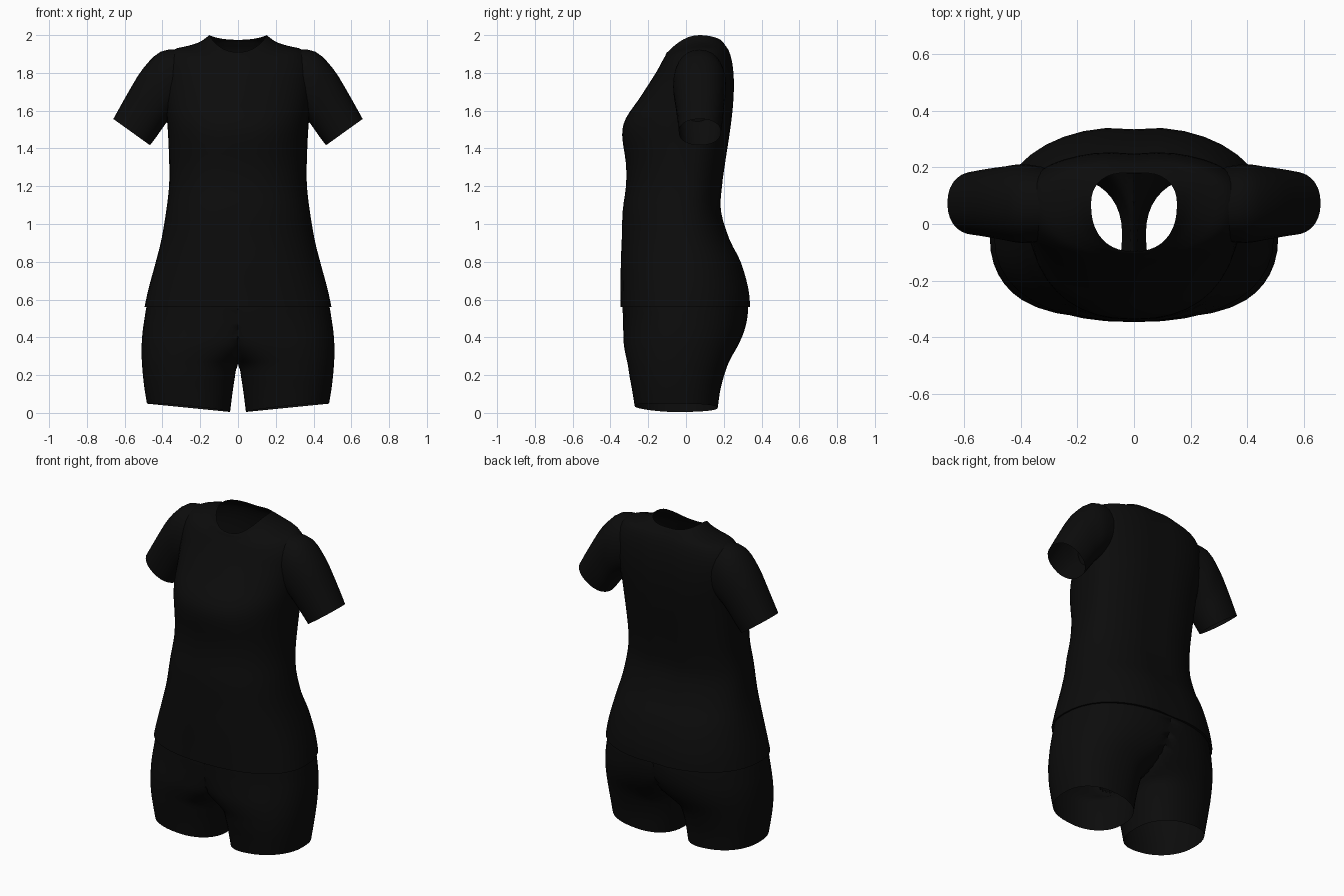
import bpy, bmesh, math

if "Cube" in bpy.data.objects:
    bpy.data.objects.remove(bpy.data.objects["Cube"])

SEG = 40
black = bpy.data.materials.new("black fabric")
black.diffuse_color = (0.0035, 0.0035, 0.0035, 1)
black.use_nodes = True
black.node_tree.nodes["Principled BSDF"].inputs["Base Color"].default_value = black.diffuse_color


def power(v, n):
    """Signed power used for rounded-box cross-sections."""
    return math.copysign(abs(v) ** (2 / n), v)


def smooth_rows(rows, steps=3):
    """Catmull-Rom interpolation between rows of section parameters."""
    out = []
    for i in range(len(rows) - 1):
        p0, p1 = rows[max(i - 1, 0)], rows[i]
        p2, p3 = rows[i + 1], rows[min(i + 2, len(rows) - 1)]
        for k in range(steps):
            t = k / steps
            out.append([0.5 * (2 * b + (c - a) * t + (2 * a - 5 * b + 4 * c - d) * t * t
                               + (3 * b - a - 3 * c + d) * t ** 3)
                        for a, b, c, d in zip(p0, p1, p2, p3)])
    return out + [list(rows[-1])]


def loft(name, rings, mirror=False, open_middle=False):
    """Skin closed rings into a tube, optionally mirrored in x."""
    bm = bmesh.new()
    loops = [[bm.verts.new(p) for p in ring] for ring in rings]
    for a, b in zip(loops, loops[1:]):
        n = len(a)
        for i in range(n):
            j = (i + 1) % n
            bm.faces.new((a[i], a[j], b[j], b[i]))
    if open_middle:
        inner = [f for f in bm.faces if all(v.co.x < 1e-4 for v in f.verts)]
        bmesh.ops.delete(bm, geom=inner, context='FACES')
    if mirror:
        copy = bmesh.ops.duplicate(bm, geom=bm.verts[:] + bm.edges[:] + bm.faces[:])["geom"]
        for v in copy:
            if isinstance(v, bmesh.types.BMVert):
                v.co.x *= -1
        bmesh.ops.reverse_faces(bm, faces=[f for f in copy if isinstance(f, bmesh.types.BMFace)])
        if open_middle:
            bmesh.ops.remove_doubles(bm, verts=bm.verts[:], dist=1e-4)
    me = bpy.data.meshes.new(name)
    bm.to_mesh(me)
    bm.free()
    ob = bpy.data.objects.new(name, me)
    bpy.context.collection.objects.link(ob)
    me.materials.append(black)
    bpy.ops.object.select_all(action='DESELECT')
    ob.select_set(True)
    bpy.context.view_layer.objects.active = ob
    bpy.ops.object.shade_smooth_by_angle(angle=math.radians(50))
    return ob


# Shirt body: z front, z side, z back, half width, y front, y back, y of widest point
body = [
    (0.56, 0.56, 0.56, 0.495, -0.347, 0.345, -0.04),
    (0.66, 0.66, 0.66, 0.473, -0.346, 0.335, -0.03),
    (0.80, 0.80, 0.80, 0.435, -0.345, 0.295, -0.02),
    (0.92, 0.92, 0.92, 0.405, -0.340, 0.235, -0.02),
    (1.07, 1.07, 1.07, 0.380, -0.335, 0.190, -0.02),
    (1.20, 1.20, 1.20, 0.365, -0.318, 0.196, 0.00),
    (1.32, 1.32, 1.32, 0.364, -0.318, 0.212, 0.02),
    (1.47, 1.47, 1.47, 0.370, -0.338, 0.235, 0.04),
    (1.56, 1.56, 1.56, 0.377, -0.318, 0.247, 0.05),
    (1.66, 1.66, 1.66, 0.388, -0.250, 0.256, 0.07),
    (1.76, 1.76, 1.76, 0.395, -0.185, 0.258, 0.08),
    (1.82, 1.85, 1.85, 0.390, -0.148, 0.250, 0.08),
    (1.865, 1.92, 1.915, 0.345, -0.124, 0.233, 0.08),
    (1.89, 1.943, 1.95, 0.265, -0.110, 0.212, 0.08),
    (1.905, 1.965, 1.968, 0.20, -0.104, 0.20, 0.08),
    (1.91, 2.0, 1.975, 0.152, -0.097, 0.19, 0.07),
]


def body_ring(zf, zs, zb, hw, yf, yb, yc):
    pts = []
    for i in range(SEG):
        a = 2 * math.pi * i / SEG
        c, s = power(math.cos(a), 2.3), power(math.sin(a), 2.3)
        x = hw * c
        y = yc + s * ((yb - yc) if s > 0 else (yc - yf))
        if s > 0:  # shallow groove down the spine
            y -= 0.01 * math.exp(-(x / 0.07) ** 2)
        z = zs + ((zb if s > 0 else zf) - zs) * s * s
        pts.append((x, y, z))
    return pts


rows = smooth_rows(body)
lip = (0.562, 0.562, 0.562, 0.478, -0.325, 0.322, -0.04)   # turned-in hem
loft("shirt_body", [body_ring(*r) for r in [lip] + rows])

# Sleeves: top x, top z, bottom x, bottom z, y front, y back
sleeve = [
    (0.30, 1.925, 0.33, 1.58, -0.06, 0.20),
    (0.41, 1.912, 0.372, 1.545, -0.068, 0.212),
    (0.505, 1.82, 0.405, 1.50, -0.058, 0.204),
    (0.585, 1.69, 0.437, 1.455, -0.047, 0.196),
    (0.66, 1.556, 0.466, 1.417, -0.038, 0.185),
]


def sleeve_ring(tx, tz, bx, bz, yf, yb):
    pts = []
    for i in range(28):
        a = 2 * math.pi * i / 28
        c, s = power(math.cos(a), 2.2), power(math.sin(a), 2.2)
        pts.append(((tx + bx) / 2 + c * (tx - bx) / 2,
                    (yf + yb) / 2 - s * (yb - yf) / 2,
                    (tz + bz) / 2 + c * (tz - bz) / 2))
    return pts


loft("sleeves", [sleeve_ring(*r) for r in smooth_rows(sleeve)], mirror=True)

# Shorts, one half: z, inner x, middle x, outer x, y front, y back, hem tilt
shorts = [
    (0.005, 0.042, 0.26, 0.482, -0.272, 0.168, 1.0),
    (0.10, 0.030, 0.255, 0.495, -0.285, 0.180, 0.6),
    (0.18, 0.018, 0.245, 0.503, -0.298, 0.198, 0.3),
    (0.25, 0.002, 0.225, 0.508, -0.308, 0.220, 0.1),
    (0.30, -0.06, 0.19, 0.510, -0.318, 0.243, 0.0),
    (0.36, -0.14, 0.13, 0.510, -0.329, 0.277, 0.0),
    (0.43, -0.20, 0.07, 0.505, -0.332, 0.307, 0.0),
    (0.50, -0.20, 0.02, 0.495, -0.334, 0.324, 0.0),
    (0.56, -0.20, 0.00, 0.485, -0.335, 0.328, 0.0),
    (0.62, -0.20, 0.00, 0.470, -0.330, 0.322, 0.0),
]


def shorts_ring(z, xi, xm, xo, yf, yb, tilt):
    pts = []
    yc = -0.04
    for i in range(SEG):
        a = 2 * math.pi * i / SEG - math.pi / 2
        c, s = power(math.cos(a), 2.3), power(math.sin(a), 2.3)
        x = xm + c * ((xo - xm) if c > 0 else (xm - xi))
        x = max(x, 0.0)
        y = yc + s * ((yb - yc) if s > 0 else (yc - yf))
        lift = 0.1 * max(0.0, x - 0.042) + 0.06 * max(0.0, -y - 0.1)
        pts.append((x, y, z + tilt * lift))
    return pts


loft("shorts", [shorts_ring(*r) for r in smooth_rows(shorts)], mirror=True, open_middle=True)
